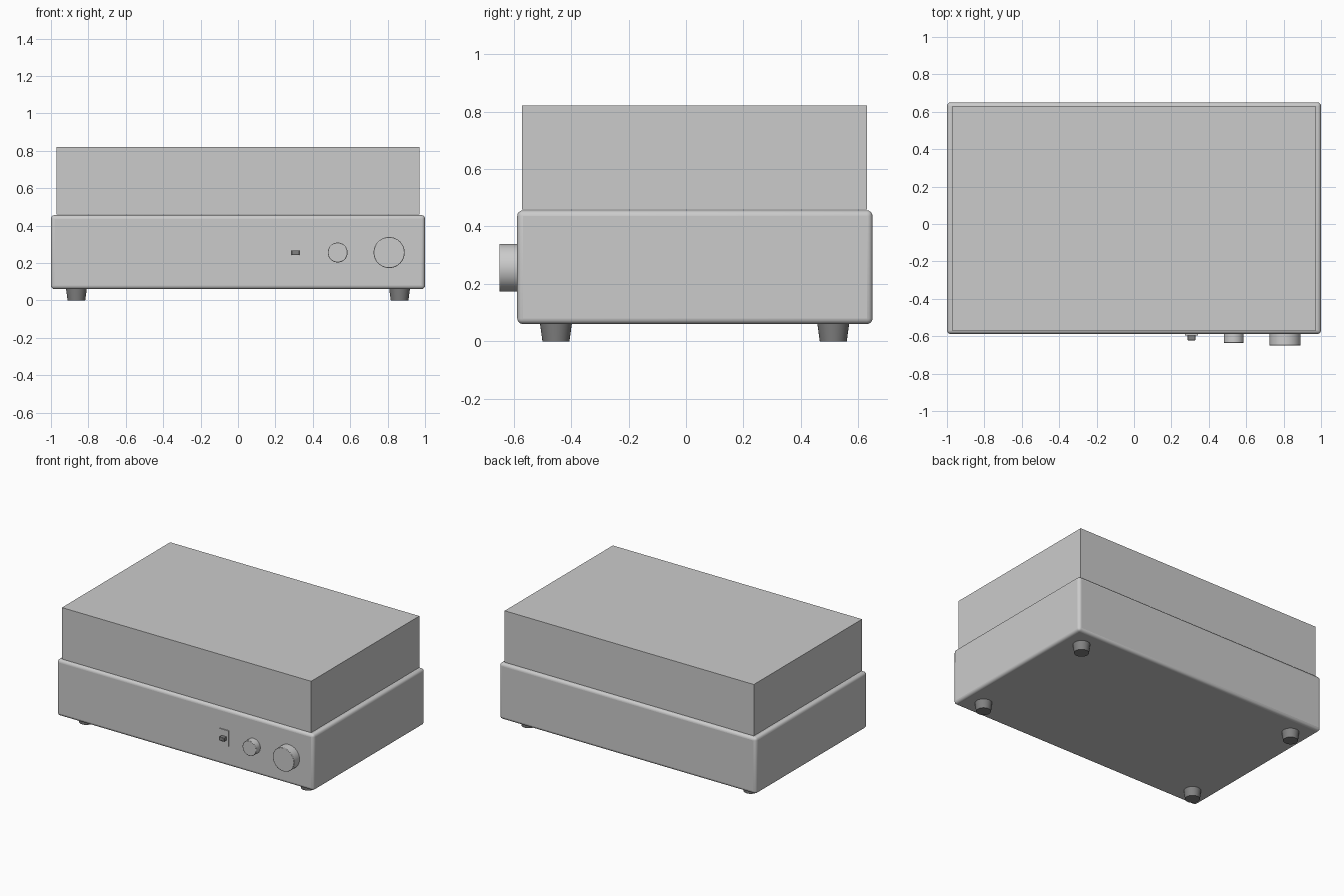
import bpy
import math

if "Cube" in bpy.data.objects:
    bpy.data.objects.remove(bpy.data.objects["Cube"])

dark = bpy.data.materials.new("dark_rubber")
dark.diffuse_color = (0.22, 0.22, 0.22, 1)
dark.use_nodes = True
dark.node_tree.nodes["Principled BSDF"].inputs["Base Color"].default_value = dark.diffuse_color


def bevel(obj, width, segments):
    m = obj.modifiers.new("bevel", 'BEVEL')
    m.width, m.segments = width, segments
    m.limit_method = 'ANGLE'


def box(name, lo, hi, bevel_width=0.0, segments=3, mat=None):
    centre = [(a + b) / 2 for a, b in zip(lo, hi)]
    bpy.ops.mesh.primitive_cube_add(size=1, location=centre)
    obj = bpy.context.object
    obj.name = name
    obj.scale = [b - a for a, b in zip(lo, hi)]
    bpy.ops.object.transform_apply(location=False, rotation=False, scale=True)
    if bevel_width:
        bevel(obj, bevel_width, segments)
        bpy.ops.object.shade_smooth_by_angle(angle=math.radians(40))
    if mat:
        obj.data.materials.append(mat)
    return obj


def knob(name, x, z, radius, y_front, y_back):
    bpy.ops.mesh.primitive_cylinder_add(
        vertices=48, radius=radius, depth=y_back - y_front,
        location=(x, (y_front + y_back) / 2, z), rotation=(math.pi / 2, 0, 0))
    obj = bpy.context.object
    obj.name = name
    bevel(obj, 0.003, 2)
    bpy.ops.object.shade_smooth_by_angle(angle=math.radians(40))


# Rounded plinth
box("plinth", (-1, -0.588, 0.06), (1, 0.65, 0.456), 0.02, 4)

# Dust cover: open-bottomed shell resting just above the plinth
cover = box("dust_cover", (-0.97, -0.572, 0.459), (0.97, 0.631, 0.821))
mesh = cover.data
import bmesh
bm = bmesh.new()
bm.from_mesh(mesh)
bm.normal_update()
bmesh.ops.delete(bm, geom=[f for f in bm.faces if f.normal.z < -0.5], context='FACES_ONLY')
bm.to_mesh(mesh)
bm.free()
wall = cover.modifiers.new("wall", 'SOLIDIFY')
wall.thickness = 0.015
wall.offset = -1
wall.use_even_offset = True

# Front controls
knob("volume_knob", 0.808, 0.256, 0.083, -0.65, -0.58)
knob("selector_knob", 0.533, 0.256, 0.053, -0.636, -0.58)
box("switch_plate", (0.272, -0.595, 0.2), (0.342, -0.58, 0.312))
box("switch_lever", (0.287, -0.622, 0.242), (0.328, -0.59, 0.268), 0.003, 2, dark)

# Tapered feet
for x in (-0.864, 0.864):
    for y in (-0.453, 0.513):
        bpy.ops.mesh.primitive_cone_add(
            vertices=32, radius1=0.047, radius2=0.056, depth=0.065,
            location=(x, y, 0.0325))
        foot = bpy.context.object
        foot.name = "foot"
        foot.data.materials.append(dark)
        bpy.ops.object.shade_smooth_by_angle(angle=math.radians(40))
